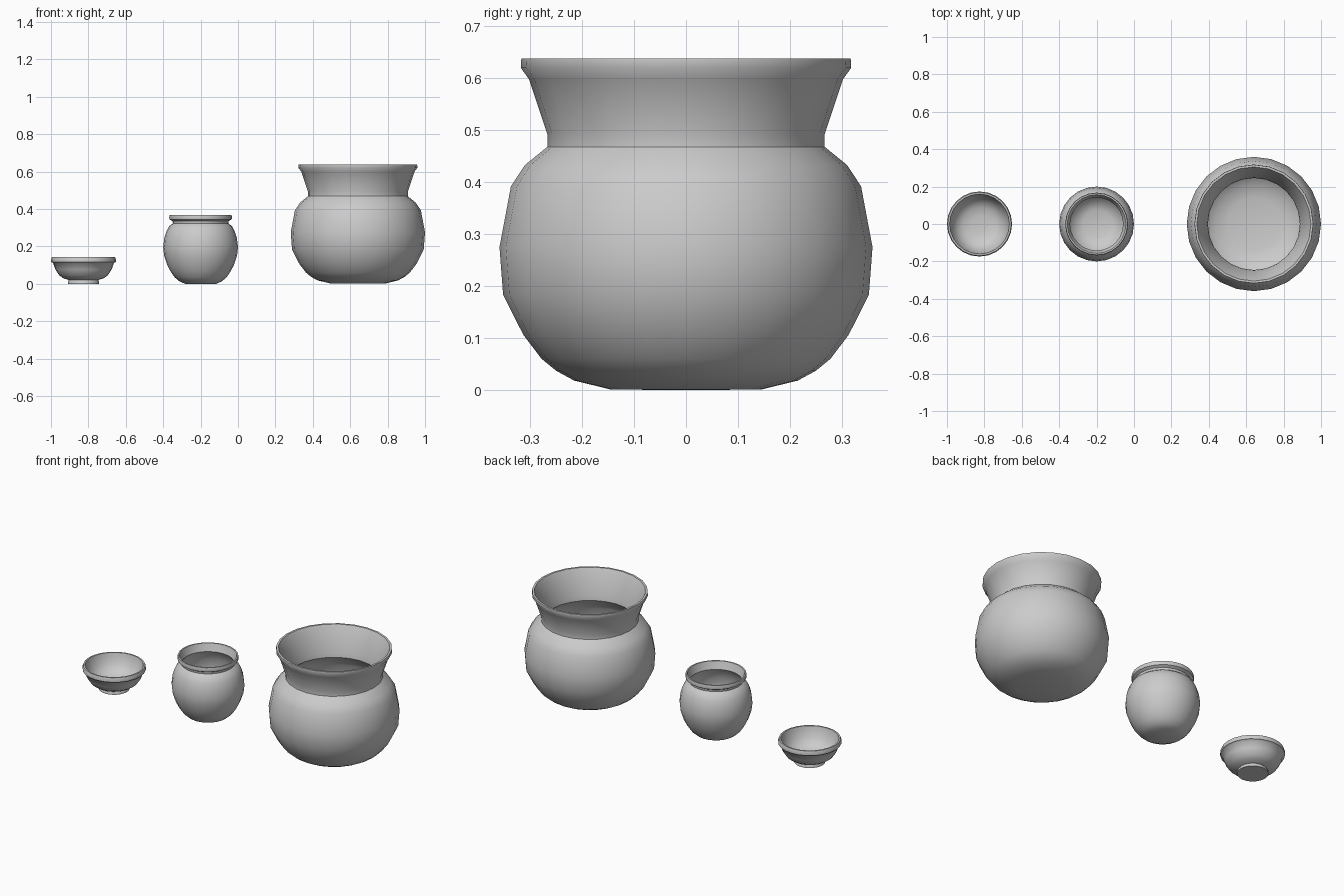
import bpy, bmesh, math

SIDES = 24


def lathe(name, x, outer, inner):
    """Revolve an outer profile (base to rim) and an inner one (rim to floor)."""
    bm = bmesh.new()
    rings = []
    for r, z in outer + inner:
        rings.append([bm.verts.new((r * math.cos(2 * math.pi * i / SIDES),
                                    r * math.sin(2 * math.pi * i / SIDES), z))
                      for i in range(SIDES)])
    for a, b in zip(rings, rings[1:]):
        for i in range(SIDES):
            j = (i + 1) % SIDES
            bm.faces.new((a[i], a[j], b[j], b[i]))
    bm.faces.new(rings[0][::-1])
    bm.faces.new(rings[-1])
    bmesh.ops.recalc_face_normals(bm, faces=bm.faces)
    mesh = bpy.data.meshes.new(name)
    bm.to_mesh(mesh)
    bm.free()
    obj = bpy.data.objects.new(name, mesh)
    obj.location.x = x
    bpy.context.collection.objects.link(obj)
    bpy.ops.object.select_all(action='DESELECT')
    obj.select_set(True)
    bpy.context.view_layer.objects.active = obj
    bpy.ops.object.shade_smooth_by_angle(angle=math.radians(50))


# Small footed bowl
lathe("small_bowl", -0.826,
      [(0.084, 0), (0.084, 0.012), (0.078, 0.02), (0.105, 0.028), (0.13, 0.045),
       (0.15, 0.075), (0.163, 0.112), (0.173, 0.116), (0.174, 0.128), (0.169, 0.142)],
      [(0.16, 0.142), (0.155, 0.12), (0.14, 0.082), (0.12, 0.055), (0.09, 0.037),
       (0.045, 0.03)])

# Medium round jar
lathe("round_jar", -0.2,
      [(0.084, 0), (0.115, 0.014), (0.139, 0.035), (0.16, 0.065), (0.178, 0.1),
       (0.195, 0.15), (0.2, 0.195), (0.194, 0.245), (0.183, 0.28), (0.168, 0.308),
       (0.148, 0.323), (0.15, 0.335), (0.166, 0.344), (0.168, 0.355), (0.165, 0.368)],
      [(0.157, 0.368), (0.15, 0.345), (0.142, 0.323), (0.158, 0.3), (0.176, 0.26),
       (0.186, 0.195), (0.175, 0.13), (0.15, 0.075), (0.115, 0.033), (0.075, 0.018)])

# Large pot with flared neck
lathe("large_pot", 0.641,
      [(0.145, 0.001), (0.215, 0.018), (0.25, 0.037), (0.278, 0.06), (0.313, 0.106),
       (0.352, 0.183), (0.359, 0.275), (0.337, 0.392), (0.31, 0.433), (0.267, 0.468),
       (0.267, 0.493), (0.302, 0.598), (0.318, 0.62), (0.317, 0.638)],
      [(0.305, 0.638), (0.285, 0.598), (0.25, 0.493), (0.246, 0.465), (0.295, 0.42),
       (0.32, 0.385), (0.341, 0.275), (0.335, 0.19), (0.298, 0.117), (0.265, 0.075),
       (0.21, 0.037), (0.14, 0.02)])
